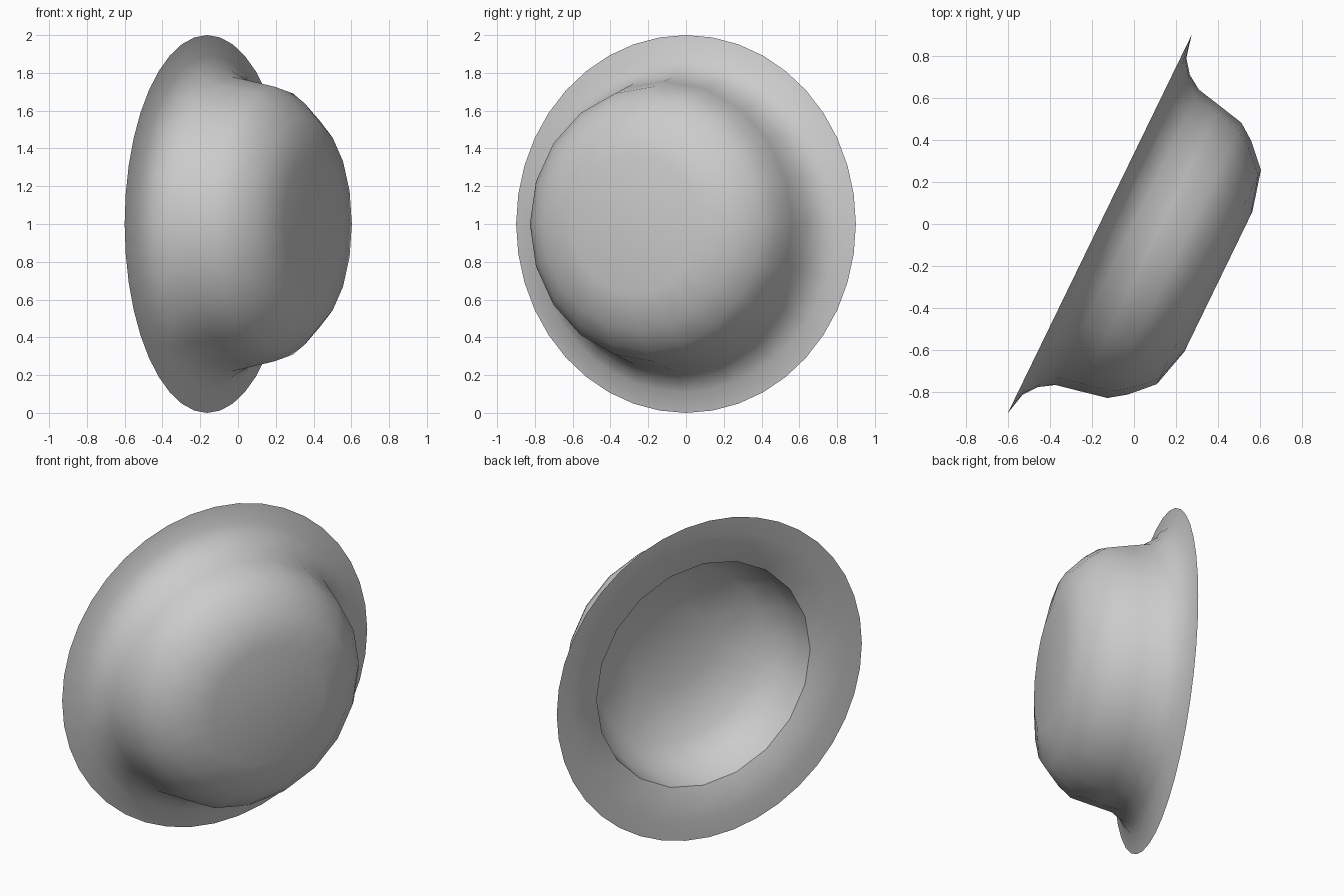
import bpy, bmesh, math
from mathutils import Vector

cube = bpy.data.objects.get("Cube")
if cube:
    bpy.data.objects.remove(cube, do_unlink=True)

# Frame of the tilted hat: crown axis points right and forward
centre = Vector((-0.163, 0, 1))
side = Vector((0.437, 0.899, 0)).normalized()
up = Vector((0, 0, 1))
axis = Vector((side.y, -side.x, 0))

# Profiles from brim edge to crown: radius, height along axis, sides
brim_edge = (1.0, 0.0, 40)
outside = [
    (0.89, 0.025, 40), (0.825, 0.075, 40), (0.78, 0.145, 20),
    (0.755, 0.265, 20), (0.727, 0.395, 20), (0.67, 0.475, 20),
    (0.565, 0.577, 20), (0.37, 0.627, 20),
]
inside = [
    (0.89, 0.01, 40), (0.79, 0.03, 20), (0.70, 0.07, 20),
    (0.67, 0.24, 20), (0.55, 0.38, 20), (0.26, 0.47, 10),
]


def make_ring(bm, radius, height, sides):
    verts = []
    for i in range(sides):
        t = math.tau * i / sides
        verts.append(bm.verts.new(centre + axis * height
                     + radius * (side * math.cos(t) + up * math.sin(t))))
    return verts


def join_rings(bm, a, b):
    n, step = len(b), len(a) // len(b)
    for i in range(n):
        j = (i + 1) % n
        if step == 1:
            bm.faces.new((a[i], a[j], b[j], b[i]))
        else:
            # Halve the number of sides with three triangles
            mid, end = a[2 * i + 1], a[(2 * i + 2) % len(a)]
            bm.faces.new((a[2 * i], mid, b[i]))
            bm.faces.new((mid, b[j], b[i]))
            bm.faces.new((mid, end, b[j]))


# Outer crown and hollow inside meet at the sharp brim edge
bm = bmesh.new()
edge_ring = make_ring(bm, *brim_edge)
for profile in (outside, inside):
    rings = [edge_ring] + [make_ring(bm, *p) for p in profile]
    for a, b in zip(rings, rings[1:]):
        join_rings(bm, a, b)
    bm.faces.new(rings[-1])
bmesh.ops.recalc_face_normals(bm, faces=bm.faces)
mesh = bpy.data.meshes.new("hat")
bm.to_mesh(mesh)
bm.free()
hat = bpy.data.objects.new("hat", mesh)
bpy.context.collection.objects.link(hat)

# Plain grey
grey = bpy.data.materials.new("grey")
grey.use_nodes = True
colour = (0.6, 0.6, 0.6, 1)
grey.diffuse_color = colour
grey.node_tree.nodes["Principled BSDF"].inputs["Base Color"].default_value = colour
mesh.materials.append(grey)

bpy.context.view_layer.objects.active = hat
hat.select_set(True)
bpy.ops.object.shade_smooth_by_angle(angle=math.radians(45))
